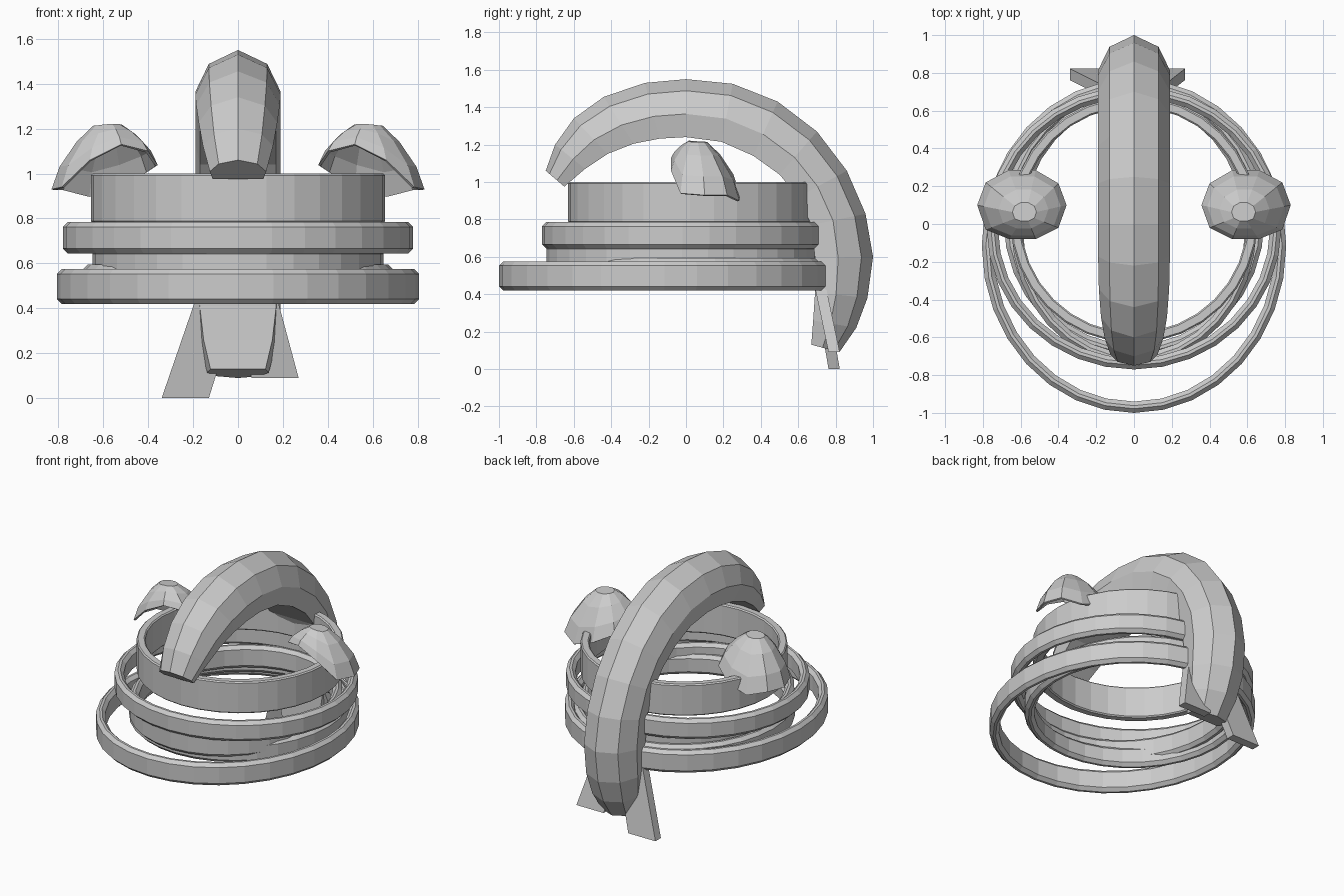
import bpy, bmesh
from math import cos, sin, pi
from mathutils import Vector

if "Cube" in bpy.data.objects:
    bpy.data.objects.remove(bpy.data.objects["Cube"])


def make(name, build):
    bm = bmesh.new()
    build(bm)
    bmesh.ops.recalc_face_normals(bm, faces=bm.faces[:])
    me = bpy.data.meshes.new(name)
    bm.to_mesh(me)
    bm.free()
    ob = bpy.data.objects.new(name, me)
    bpy.context.collection.objects.link(ob)
    return ob


def bridge(bm, loops, closed=False):
    """Skin consecutive vertex loops with quads."""
    n = len(loops[0])
    pairs = list(zip(loops, loops[1:]))
    if closed:
        pairs.append((loops[-1], loops[0]))
    for a, b in pairs:
        for i in range(n):
            j = (i + 1) % n
            bm.faces.new((a[i], a[j], b[j], b[i]))


def band(name, rx, y0, y1, z0, z1, width=0.06, ch=0.022, sides=32):
    """Flat-sided elliptical ring with chamfered edges."""
    cy, ry = (y0 + y1) / 2, (y1 - y0) / 2
    section = [(0, z0 + ch), (0, z1 - ch), (-ch, z1), (ch - width, z1),
               (-width, z1 - ch), (-width, z0 + ch), (ch - width, z0), (-ch, z0)]

    def build(bm):
        loops = []
        for k in range(sides):
            a = 2 * pi * k / sides
            loops.append([bm.verts.new(((rx + d) * cos(a), cy + (ry + d) * sin(a), z))
                          for d, z in section])
        bridge(bm, loops, closed=True)
    return make(name, build)


# Stacked bands
band("top_band", 0.655, -0.63, 0.675, 0.78, 1.0, 0.055, 0.008)
band("upper_band", 0.78, -0.77, 0.73, 0.645, 0.785)
band("inner_band", 0.648, -0.745, 0.70, 0.51, 0.665)
band("middle_band", 0.69, -0.70, 0.735, 0.46, 0.595)
band("lower_band", 0.806, -1.0, 0.77, 0.42, 0.575)

# Arched crest: outer ridge y, z / inner edge y, z / width factor
crest_path = [
    (-0.75, 1.06, -0.65, 0.975, 0.66), (-0.70, 1.20, -0.54, 1.07, 0.82),
    (-0.60, 1.34, -0.42, 1.15, 0.92), (-0.44, 1.455, -0.28, 1.205, 0.98),
    (-0.22, 1.53, -0.14, 1.232, 1), (0, 1.55, 0, 1.24, 1),
    (0.25, 1.525, 0.19, 1.215, 1), (0.49, 1.43, 0.36, 1.14, 1),
    (0.70, 1.27, 0.50, 1.04, 1), (0.86, 1.06, 0.60, 0.92, 1),
    (0.96, 0.83, 0.67, 0.77, 1), (1.0, 0.60, 0.69, 0.59, 1),
    (0.97, 0.38, 0.69, 0.41, 1), (0.91, 0.22, 0.68, 0.26, 0.9),
    (0.82, 0.09, 0.67, 0.13, 0.72)]
crest_section = [(0, 0), (0.13, 0.2), (0.19, 0.6), (0.17, 1),
                 (-0.17, 1), (-0.19, 0.6), (-0.13, 0.2)]


def crest(bm):
    loops = []
    for oy, oz, iy, iz, w in crest_path:
        loops.append([bm.verts.new((x * w, oy + (iy - oy) * t, oz + (iz - oz) * t))
                      for x, t in crest_section])
    bridge(bm, loops)
    bm.faces.new(loops[0])
    bm.faces.new(loops[-1])


make("crest", crest)

# Hollow faceted side shells, open toward the front and below
rim = [(0.83, 0.10, 0.93), (0.785, 0.22, 0.93), (0.665, 0.285, 0.90), (0.52, 0.285, 0.95),
       (0.40, 0.215, 1.01), (0.357, 0.10, 1.038), (0.40, -0.02, 1.10), (0.52, -0.08, 1.13),
       (0.66, -0.08, 1.06), (0.785, -0.03, 0.94)]
peak = Vector((0.575, 0.05, 1.225))


def shell(side):
    def build(bm):
        loops = []
        for across, down in ((1, 1), (0.86, 0.66), (0.56, 0.28), (0.27, 0.04)):
            ring = []
            for p in rim:
                d = Vector(p) - peak
                v = peak + Vector((d.x * across, d.y * across, d.z * down))
                ring.append(bm.verts.new((v.x * side, v.y, v.z)))
            loops.append(ring)
        bridge(bm, loops)
        bm.faces.new(loops[-1])
    return build


for side, label in ((-1, "left"), (1, "right")):
    ob = make(label + "_shell", shell(side))
    mod = ob.modifiers.new("thickness", "SOLIDIFY")
    mod.thickness = 0.012
    mod.offset = -1


# Ribbon tails hanging at the back
def tail(name, top, bottom, z_top, z_bottom):
    def build(bm):
        loops = []
        for (x0, x1), y, z in ((top, 0.68, z_top), (bottom, 0.762, z_bottom)):
            loops.append([bm.verts.new(c) for c in ((x0, y, z), (x1, y, z),
                                                    (x1, y + 0.06, z), (x0, y + 0.06, z))])
        bridge(bm, loops)
        bm.faces.new(loops[0])
        bm.faces.new(loops[-1])
    make(name, build)


tail("left_tail", (-0.175, 0.02), (-0.34, -0.13), 0.48, 0.0)
tail("right_tail", (-0.02, 0.165), (0.06, 0.27), 0.48, 0.09)
